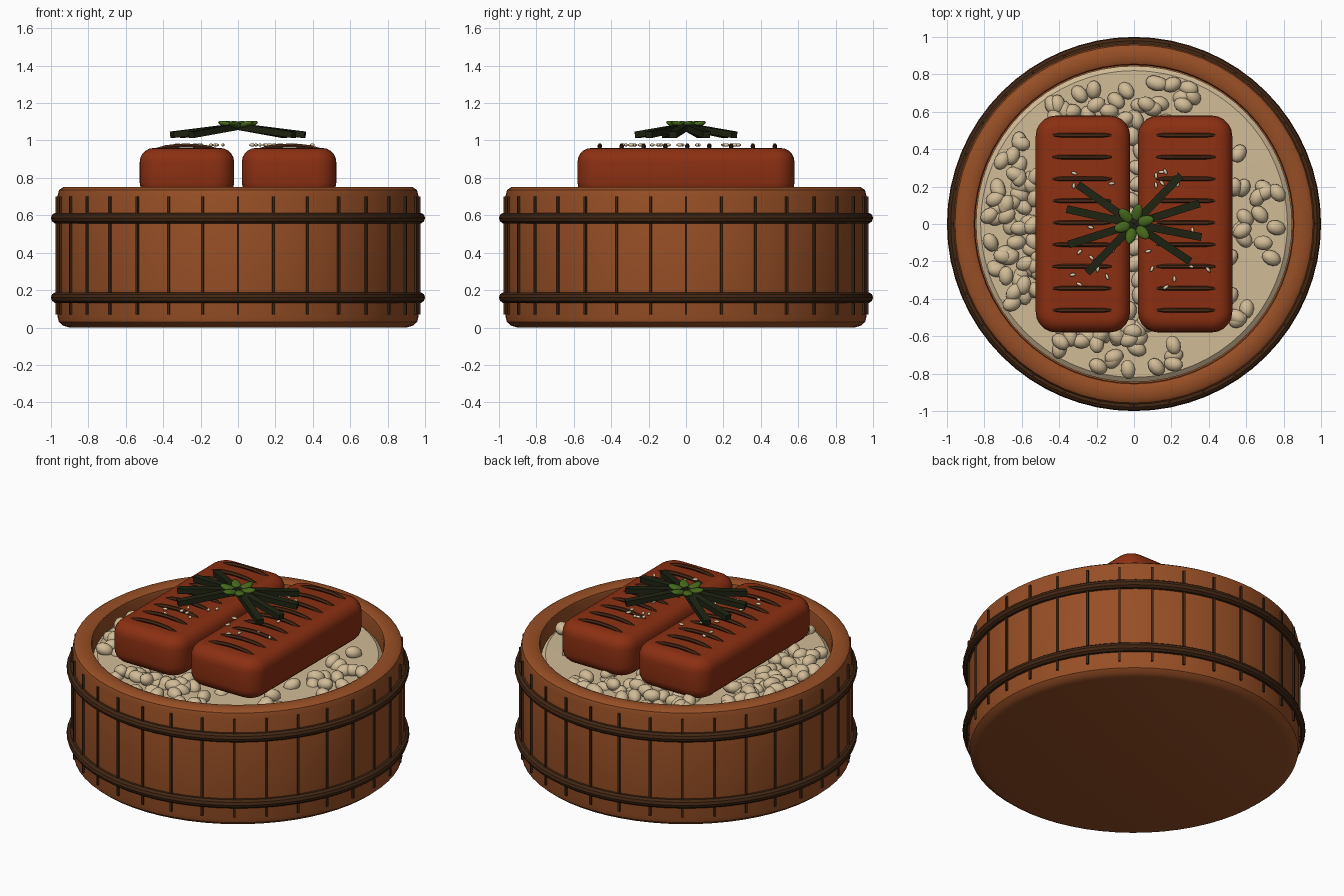
import bpy, bmesh, math, random
from mathutils import Matrix, Vector, Euler

random.seed(4)
if "Cube" in bpy.data.objects:
    bpy.data.objects.remove(bpy.data.objects["Cube"], do_unlink=True)


def material(name, rgb):
    m = bpy.data.materials.new(name)
    m.use_nodes = True
    m.diffuse_color = (*rgb, 1)
    m.node_tree.nodes["Principled BSDF"].inputs["Base Color"].default_value = (*rgb, 1)
    return m


WOOD = material("warm wood", (0.31, 0.078, 0.019))
DARK = material("dark band", (0.055, 0.02, 0.007))
RICE = material("cream rice", (0.64, 0.50, 0.31))
MEAT = material("glazed red brown", (0.26, 0.029, 0.006))
CHAR = material("char brown", (0.07, 0.022, 0.008))
NORI = material("seaweed", (0.013, 0.017, 0.006))
LEAF = material("leaf green", (0.06, 0.14, 0.012))
SEED = material("pale seed", (0.75, 0.62, 0.42))


def finish(name, bm, mat, smooth=True, angle=35):
    bmesh.ops.recalc_face_normals(bm, faces=bm.faces)
    me = bpy.data.meshes.new(name)
    bm.to_mesh(me)
    bm.free()
    me.materials.append(mat)
    ob = bpy.data.objects.new(name, me)
    bpy.context.collection.objects.link(ob)
    if smooth:
        bpy.ops.object.select_all(action="DESELECT")
        ob.select_set(True)
        bpy.context.view_layer.objects.active = ob
        bpy.ops.object.shade_smooth_by_angle(angle=math.radians(angle))
    return ob


def lathe(name, profile, mat, sides=64, closed=False, smooth=True):
    """Spin (radius, height) points around z."""
    bm = bmesh.new()
    pts = [bm.verts.new((r, 0, z)) for r, z in profile]
    edges = [bm.edges.new(p) for p in zip(pts, pts[1:])]
    if closed:
        edges.append(bm.edges.new((pts[-1], pts[0])))
    bmesh.ops.spin(bm, geom=pts + edges, cent=(0, 0, 0), axis=(0, 0, 1),
                   angle=math.tau, steps=sides, use_duplicate=False)
    bmesh.ops.remove_doubles(bm, verts=bm.verts, dist=1e-4)
    return finish(name, bm, mat, smooth)


def place(loc, rot=(0, 0, 0), scale=(1, 1, 1)):
    return Matrix.LocRotScale(Vector(loc), Euler(rot), Vector(scale))


def ellipsoid(bm, matrix, u=12, v=8):
    bmesh.ops.create_uvsphere(bm, u_segments=u, v_segments=v, radius=1, matrix=matrix)


# Round wooden tub with softened rims
lathe("tub", [(0, 0), (0.90, 0), (0.935, 0.01), (0.958, 0.03), (0.965, 0.06),
              (0.965, 0.705), (0.957, 0.735), (0.935, 0.75), (0.875, 0.75),
              (0.855, 0.74), (0.85, 0.72), (0.85, 0.55), (0, 0.55)], WOOD)

# Two hoops
for label, z in (("lower", 0.16), ("upper", 0.585)):
    ring = [(0.971 + 0.029 * math.cos(a), z + 0.029 * math.sin(a))
            for a in (i * math.tau / 10 for i in range(10))]
    lathe(label + "_hoop", ring, DARK, closed=True)

# Seams between the staves
bm = bmesh.new()
for i in range(32):
    a = i * math.tau / 32
    bmesh.ops.create_cube(bm, size=1, matrix=Matrix.Rotation(a, 4, "Z")
                          @ place((0.965, 0, 0.385), scale=(0.02, 0.013, 0.63)))
finish("stave_seams", bm, DARK, False)

# Rice bed
lathe("rice_bed", [(0, 0.56), (0.845, 0.56), (0.845, 0.645), (0.82, 0.665), (0, 0.67)], RICE)

# Loose grains: clusters given as start angle, end angle, count
bm = bmesh.new()
for start, end, count in ((150, 215, 58), (60, 130, 34), (235, 295, 34),
                          (-45, 20, 18), (20, 60, 3), (130, 150, 3)):
    for _ in range(count):
        a = math.radians(random.uniform(start, end))
        r = random.uniform(0.52, 0.79)
        ellipsoid(bm, place((r * math.cos(a), r * math.sin(a), random.uniform(0.66, 0.70)),
                            (random.uniform(-0.4, 0.4), random.uniform(-0.4, 0.4),
                             random.uniform(0, math.pi)), (0.053, 0.04, 0.038)))
for i in range(14):
    ellipsoid(bm, place((random.uniform(-0.04, 0.04), -0.55 + i * 0.085, 0.68),
                        (0, 0, random.uniform(0, 3)), (0.053, 0.04, 0.038)))
finish("rice_grains", bm, RICE, angle=60)


def tube(bm, points, radius, sides=6):
    """Sweep a tapered tube lying in the x-z plane."""
    rings = []
    for i, p in enumerate(points):
        r = radius * (0.55 if i in (0, len(points) - 1) else 1)
        rings.append([bm.verts.new((p[0], p[1] + r * math.cos(k * math.tau / sides),
                                    p[2] + r * math.sin(k * math.tau / sides)))
                      for k in range(sides)])
    for a, b in zip(rings, rings[1:]):
        for k in range(sides):
            n = (k + 1) % sides
            bm.faces.new((a[k], a[n], b[n], b[k]))
    bm.faces.new(rings[0])
    bm.faces.new(rings[-1])


# Grilled fillets with arched score marks
for side, s in (("left", 1), ("right", -1)):
    bm = bmesh.new()
    bmesh.ops.create_cube(bm, size=1, matrix=place((s * 0.273, 0, 0.83),
                                                   scale=(0.505, 1.16, 0.26)))
    bmesh.ops.bevel(bm, geom=[e for e in bm.edges if abs(e.verts[0].co.z - e.verts[1].co.z) > 0.1],
                    offset=0.11, segments=5, profile=0.5, affect="EDGES")
    caps = [e for e in bm.edges if abs(e.verts[0].co.z - e.verts[1].co.z) < 0.01]
    bmesh.ops.bevel(bm, geom=caps, offset=0.075, segments=5, profile=0.5, affect="EDGES")
    finish(side + "_fillet", bm, MEAT, angle=50)

    bm = bmesh.new()
    for i in range(9):
        y = 0.475 - i * 0.117
        path = [(s * 0.277 + t * 0.16, y, 0.955 + 0.018 * (1 - t * t))
                for t in (-1, -0.7, -0.35, 0, 0.35, 0.7, 1)]
        tube(bm, path, 0.012)
    finish(side + "_score_marks", bm, CHAR, angle=50)

# Sesame seeds
bm = bmesh.new()
for s in (1, -1):
    for _ in range(15):
        ellipsoid(bm, place((s * random.uniform(0.05, 0.41), random.uniform(-0.36, 0.34), 0.976),
                            (0, 0, random.uniform(0, 3)), (0.018, 0.009, 0.008)), 8, 6)
finish("sesame_seeds", bm, SEED, angle=60)

# Seaweed strips fanning out and drooping from the centre
bm = bmesh.new()
tips = ((-0.30, 0.21), (-0.36, 0.08), (-0.35, -0.11), (-0.25, -0.26),
        (0.25, 0.26), (0.35, 0.11), (0.36, -0.07), (0.30, -0.20))
for x, y in tips:
    length = math.hypot(x, y)
    bmesh.ops.create_cube(bm, size=1, matrix=place(
        (x / 2, y / 2, 1.053), (0, math.atan2(0.045, length), math.atan2(y, x)),
        (length, 0.042, 0.034)))
finish("seaweed_strips", bm, NORI, False)

# Leaf sprig
bm = bmesh.new()
for i in range(6):
    turn = Matrix.Rotation(math.radians(15 + i * 60), 4, "Z")
    ellipsoid(bm, turn @ place((0.058, 0, 1.085), (0, -0.25, 0), (0.054, 0.029, 0.016)))
finish("leaf_sprig", bm, LEAF, angle=60)
